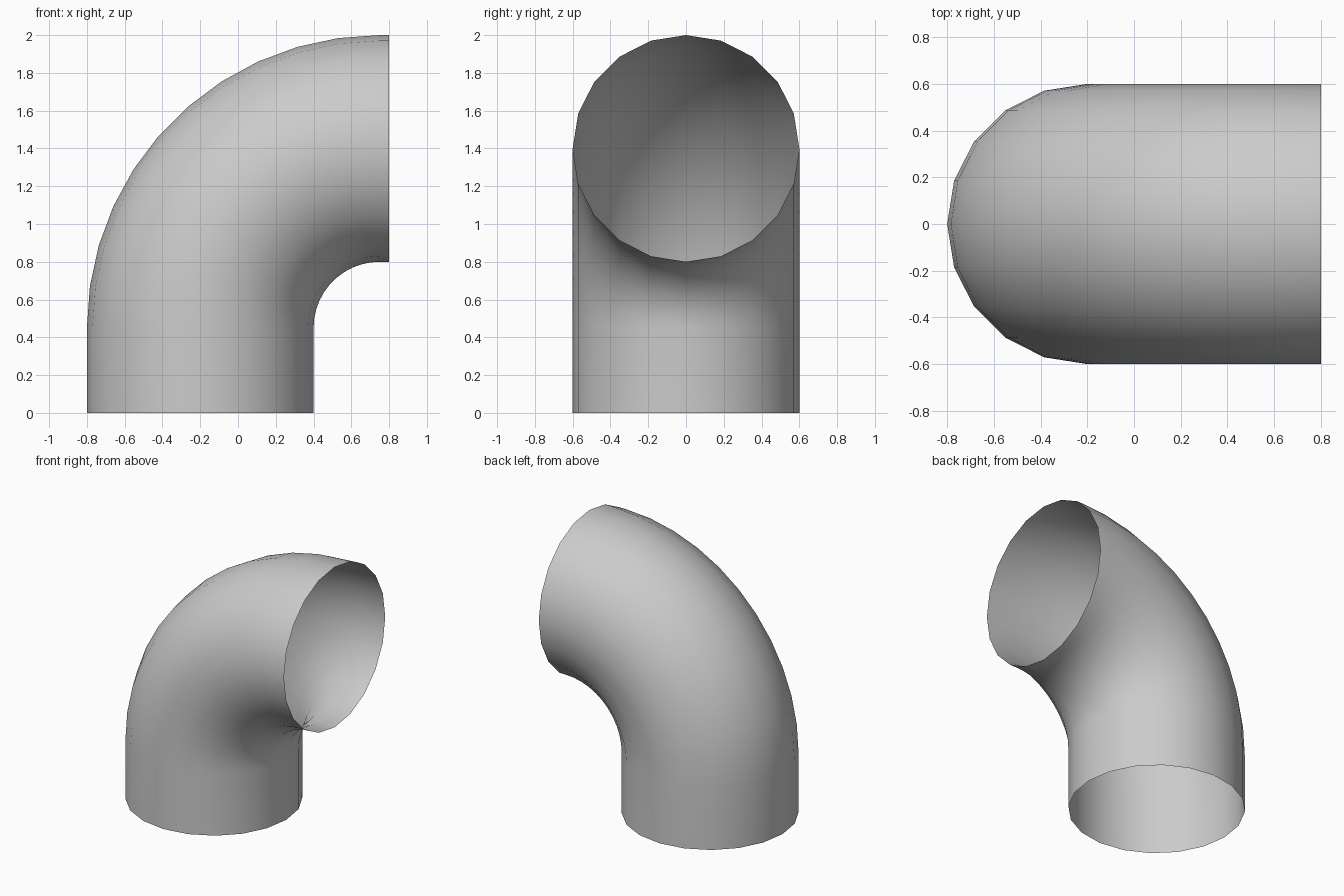
import bpy, bmesh
from math import sin, cos, pi

if "Cube" in bpy.data.objects:
    bpy.data.objects.remove(bpy.data.objects["Cube"])

SIDES, STEPS = 20, 11
PIPE_R, BEND_R = 0.6, 0.95
CX, CZ = 0.75, 0.45          # centre of the bend

# centre line: (x, z, bend angle) - short straight, quarter bend, short straight
path = [(CX - BEND_R, 0.0, 0.0)]
for i in range(STEPS + 1):
    a = pi / 2 * i / STEPS
    path.append((CX - BEND_R * cos(a), CZ + BEND_R * sin(a), a))
path.append((0.8, CZ + BEND_R, pi / 2))

# open-ended thin pipe: one ring per path point, bridged with quads
bm = bmesh.new()
rings = []
for x, z, a in path:
    ring = []
    for k in range(SIDES):
        t = 2 * pi * k / SIDES
        out = PIPE_R * cos(t)
        ring.append(bm.verts.new((x - out * cos(a), PIPE_R * sin(t), z + out * sin(a))))
    rings.append(ring)
for lo, hi in zip(rings, rings[1:]):
    for k in range(SIDES):
        n = (k + 1) % SIDES
        bm.faces.new((lo[k], hi[k], hi[n], lo[n])).smooth = True
bmesh.ops.recalc_face_normals(bm, faces=bm.faces)

mesh = bpy.data.meshes.new("pipe_elbow")
bm.to_mesh(mesh)
bm.free()
bpy.context.collection.objects.link(bpy.data.objects.new("pipe_elbow", mesh))
